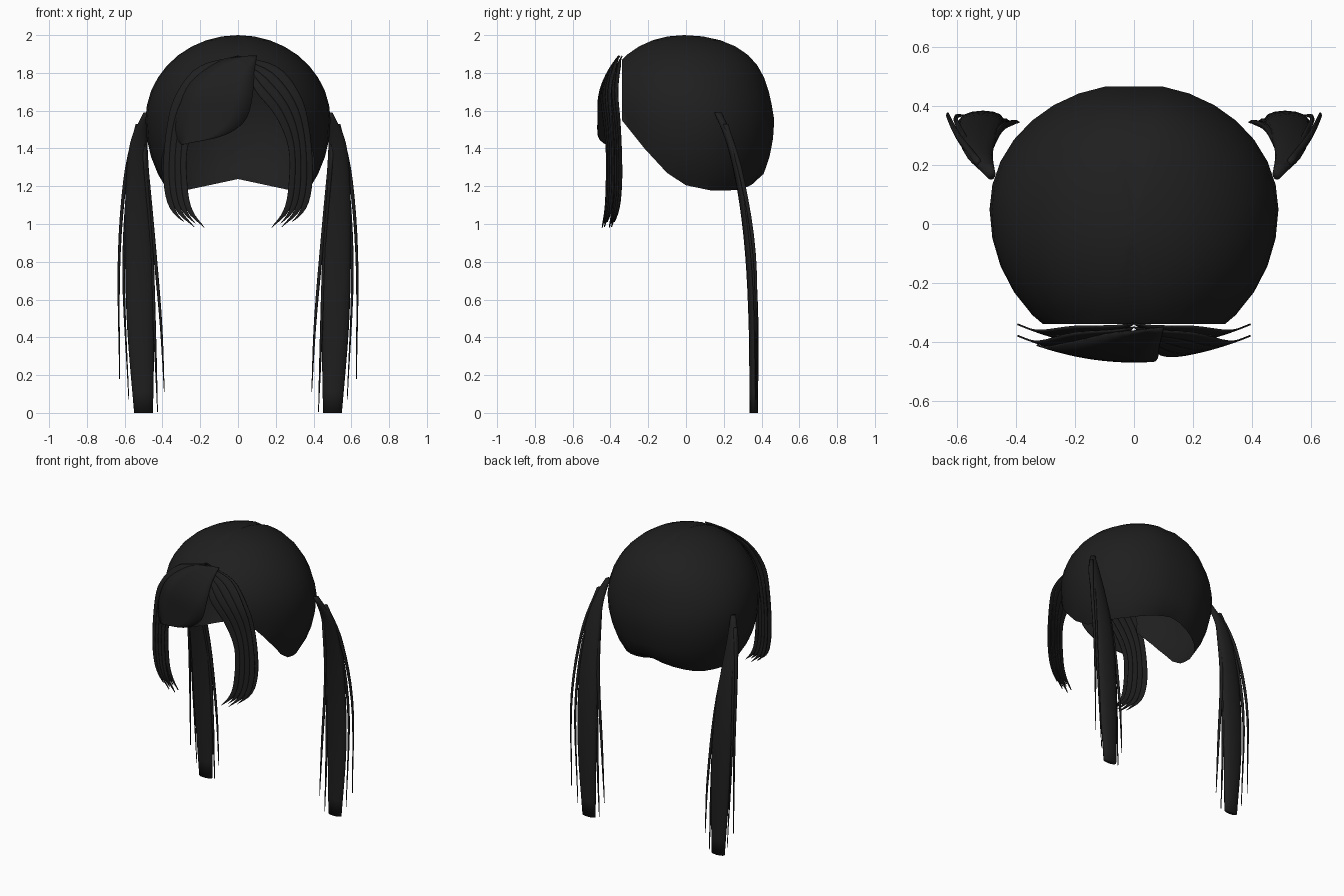
import bpy, bmesh, math
from mathutils import Vector

if "Cube" in bpy.data.objects:
    bpy.data.objects.remove(bpy.data.objects["Cube"])

mat = bpy.data.materials.new("black_hair")
mat.diffuse_color = (0.0135, 0.0135, 0.0135, 1)
mat.use_nodes = True
mat.node_tree.nodes["Principled BSDF"].inputs["Base Color"].default_value = mat.diffuse_color


def finish(name, bm, mirror=False, thick=0):
    me = bpy.data.meshes.new(name)
    bm.normal_update()
    bm.to_mesh(me)
    bm.free()
    me.materials.append(mat)
    for p in me.polygons:
        p.use_smooth = True
    ob = bpy.data.objects.new(name, me)
    bpy.context.collection.objects.link(ob)
    if thick:
        sol = ob.modifiers.new("thickness", 'SOLIDIFY')
        sol.thickness = thick
        sol.offset = 0
    if mirror:
        ob.modifiers.new("mirror", 'MIRROR').use_mirror_merge = False
    return ob


def along(pts, s):
    """Smooth (Catmull-Rom) point at fraction s of a list of points."""
    n = len(pts) - 1
    f = min(max(s, 0), 1) * n
    i = min(int(f), n - 1)
    t = f - i
    p1, p2 = Vector(pts[i]), Vector(pts[i + 1])
    p0 = Vector(pts[i - 1]) if i > 0 else 2 * p1 - p2
    p3 = Vector(pts[i + 2]) if i + 2 <= n else 2 * p2 - p1
    return 0.5 * (2 * p1 + (p2 - p0) * t + (2 * p0 - 5 * p1 + 4 * p2 - p3) * t * t
                  + (3 * p1 - p0 - 3 * p2 + p3) * t ** 3)


# --- Scalp cap: shaped sphere, cut open at the face and underneath
bm = bmesh.new()
bmesh.ops.create_uvsphere(bm, u_segments=32, v_segments=18, radius=1)
for v in bm.verts:
    x, y, z = v.co
    up = max(z, 0)
    ry = 0.425 * (1 + 0.36 * up * up) if y > 0 else 0.505
    v.co = (x * 0.49, 0.05 - 0.06 * up + y * ry,
            1.55 + z * (0.45 if z > 0 else 0.57))
    if abs(x) < 0.01 and abs(y) > 0.01:      # shallow centre parting
        v.co.z -= 0.008 * up
        v.co.y -= 0.008 * max(y, 0)
rim = [(-0.34, 1.55), (-0.22, 1.40), (-0.10, 1.27), (0.0, 1.205), (0.13, 1.178), (0.4, 1.178)]
cuts = [((0, -0.34, 0), (0, 1, 0))]
for (y0, z0), (y1, z1) in zip(rim, rim[1:]):
    cuts.append(((0, y0, z0), (0, z0 - z1, y1 - y0)))
for co, no in cuts:
    bmesh.ops.bisect_plane(bm, geom=bm.verts[:] + bm.edges[:] + bm.faces[:],
                           plane_co=co, plane_no=no, clear_inner=True)
for v in bm.verts:                            # hem rises at the nape
    if v.co.z < 1.185 and v.co.y > 0.15:
        v.co.z += 0.06 * max(0, 1 - abs(v.co.x) / 0.28)
finish("scalp_cap", bm)


# --- Fringe surfaces: flat (x, z) outlines wrapped on a curved front
def fall(z):
    return (max(0, z - 1.62) / 0.27) ** 2


def front(x, z):
    return -0.460 + 0.52 * x * x + 0.11 * fall(z)


def behind(x, z):
    return -0.338 - 0.085 * max(0, 1 - (x / 0.4) ** 2) + 0.085 * fall(z)


def ribbon(bm, outer, inner, t0, t1, depth, end=1.0, taper=0.0, steps=24):
    """Strip between two rails, covering t0..t1 across, pointed over 'taper'."""
    rows = []
    for i in range(steps + 1):
        s = end * i / steps
        w = max(0.03, min(1, (end - s) / taper) ** 0.7) if taper else 1
        row = []
        for j in range(5):
            t = t0 + (t1 - t0) * (0.5 + (j / 4 - 0.5) * w)
            p = along(outer, s).lerp(along(inner, s), t)
            row.append(bm.verts.new((p.x, depth(p.x, p.y), p.y)))
        rows.append(row)
    for a, b in zip(rows, rows[1:]):
        for j in range(4):
            bm.faces.new((a[j], b[j], b[j + 1], a[j + 1]))


# --- Face-framing side locks: two layers of pointed strands
outer = [(0.0, 1.89), (0.21, 1.83), (0.33, 1.68), (0.378, 1.5),
         (0.395, 1.25), (0.36, 1.08), (0.27, 0.985)]
inner = [(0.06, 1.82), (0.09, 1.71), (0.20, 1.57), (0.268, 1.4),
         (0.268, 1.2), (0.24, 1.07), (0.165, 0.98)]
ends = [0.95, 1.0, 0.96, 1.0]
bm = bmesh.new()
for k, e in enumerate(ends):
    for depth in (front, behind):
        ribbon(bm, outer, inner, k / 4, (k + 1) / 4, depth, e, 0.15)
finish("side_locks", bm, mirror=True, thick=0.006)

# --- Swept fringe over the forehead
low = [(0.10, 1.89), (0.085, 1.80), (0.08, 1.70), (0.055, 1.58),
       (0.0, 1.51), (-0.10, 1.46), (-0.27, 1.425)]
high = [(0.06, 1.89), (-0.10, 1.86), (-0.25, 1.75), (-0.31, 1.62),
        (-0.33, 1.52), (-0.32, 1.45), (-0.30, 1.42)]
bm = bmesh.new()
ribbon(bm, high, low, 0, 1, lambda x, z: front(x, z) - 0.007)
finish("swept_fringe", bm, thick=0.006)


# --- Ponytails: lofted oval sections (x, y, z, half width, half depth)
def loft(bm, sections, sides=12, steps=20):
    rings = []
    for i in range(steps + 1):
        f = i / steps
        c = along([s[:3] for s in sections], f)
        w = along([s[3:] for s in sections], f)
        ring = []
        for k in range(sides):
            a = 2 * math.pi * k / sides
            ring.append(bm.verts.new((c.x + w.x * math.cos(a),
                                      c.y + w.y * math.sin(a), c.z)))
        rings.append(ring)
    for a, b in zip(rings, rings[1:]):
        for k in range(sides):
            m = (k + 1) % sides
            bm.faces.new((a[k], b[k], b[m], a[m]))
    bm.faces.new(rings[0])
    bm.faces.new(rings[-1][::-1])
    bmesh.ops.recalc_face_normals(bm, faces=bm.faces[:])


bm = bmesh.new()
loft(bm, [(0.485, 0.17, 1.59, 0.015, 0.02), (0.525, 0.235, 1.43, 0.046, 0.022),
          (0.53, 0.295, 1.18, 0.065, 0.024), (0.522, 0.338, 0.85, 0.076, 0.026),
          (0.515, 0.358, 0.45, 0.072, 0.026), (0.50, 0.358, 0.0, 0.05, 0.022)])
finish("ponytails", bm, mirror=True)

# --- Loose thin strands beside each ponytail
bm = bmesh.new()
for path in ([(0.53, 0.21, 1.53), (0.595, 0.295, 1.25), (0.63, 0.365, 0.8), (0.627, 0.37, 0.18)],
             [(0.54, 0.225, 1.45), (0.585, 0.31, 1.15), (0.605, 0.36, 0.7), (0.578, 0.37, 0.07)],
             [(0.50, 0.23, 1.45), (0.455, 0.32, 1.0), (0.41, 0.345, 0.5), (0.39, 0.345, 0.11)],
             [(0.50, 0.24, 1.40), (0.46, 0.33, 0.9), (0.44, 0.35, 0.4), (0.426, 0.35, 0.005)]):
    loft(bm, [p + (w, w * 1.3) for p, w in zip(path, (0.012, 0.010, 0.007, 0.002))],
         sides=6, steps=14)
finish("loose_strands", bm, mirror=True)
